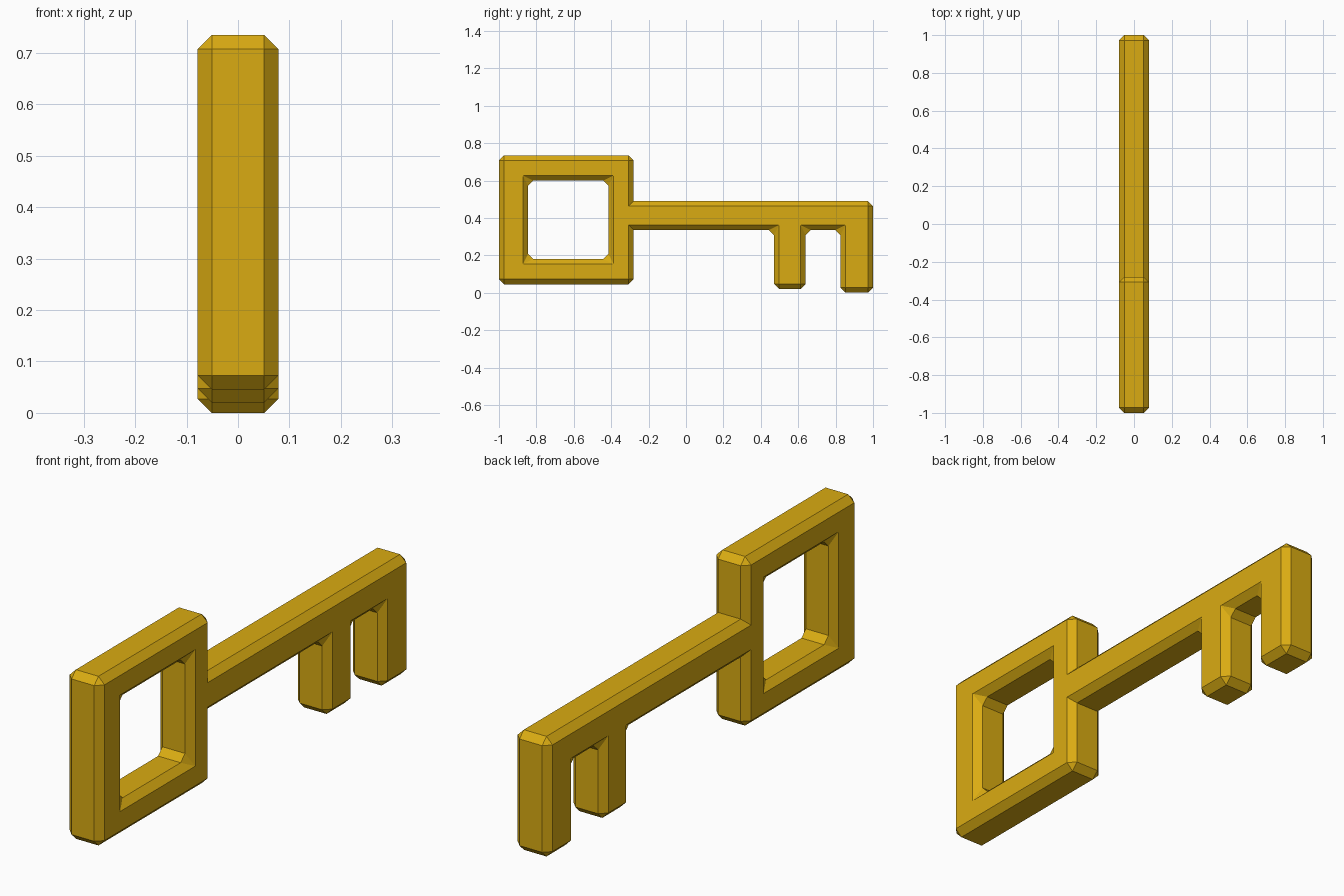
import bpy, bmesh

if "Cube" in bpy.data.objects:
    bpy.data.objects.remove(bpy.data.objects["Cube"])

HALF = 0.0785      # half thickness
CHAMFER = 0.0275

# outline in (y, z): bow corner, shaft and the two teeth
outline = [(-1.0, 0.735), (-0.28, 0.735), (-0.28, 0.49), (1.0, 0.49),
           (1.0, 0.0), (0.825, 0.0), (0.825, 0.335), (0.64, 0.335),
           (0.64, 0.02), (0.47, 0.02), (0.47, 0.335), (-0.28, 0.335),
           (-0.28, 0.045), (-1.0, 0.045)]
# window in the bow: top left, top right, bottom right, bottom left
window = [(-0.845, 0.60), (-0.415, 0.60), (-0.415, 0.18), (-0.845, 0.18)]

bm = bmesh.new()
o = [bm.verts.new((-HALF, y, z)) for y, z in outline]
w = [bm.verts.new((-HALF, y, z)) for y, z in window]

# flat side: three bow bars, then right bar with shaft and teeth in one face
sides = [bm.faces.new((o[0], o[1], w[1], w[0])),
         bm.faces.new((o[13], o[0], w[0], w[3])),
         bm.faces.new((w[2], o[12], o[13], w[3])),
         bm.faces.new([w[1]] + o[1:13] + [w[2]])]

# give it thickness
ext = bmesh.ops.extrude_face_region(bm, geom=sides, use_keep_orig=True)
for v in ext["geom"]:
    if isinstance(v, bmesh.types.BMVert):
        v.co.x = HALF
bmesh.ops.recalc_face_normals(bm, faces=bm.faces[:])


def is_junction(e):
    """Edges across the thickness where the shaft meets the bow stay sharp."""
    return all(abs(v.co.y + 0.28) < 1e-4 and 0.3 < v.co.z < 0.5 for v in e.verts) \
        and abs(e.verts[0].co.x - e.verts[1].co.x) > 0.01


# chamfer every real edge
edges = [e for e in bm.edges
         if e.calc_face_angle(0.0) > 0.1 and not is_junction(e)]
bmesh.ops.bevel(bm, geom=edges, offset=CHAMFER, offset_type='OFFSET',
                segments=1, profile=0.5, affect='EDGES',
                loop_slide=False, clamp_overlap=False)
bmesh.ops.recalc_face_normals(bm, faces=bm.faces[:])

mesh = bpy.data.meshes.new("key")
bm.to_mesh(mesh)
bm.free()
key = bpy.data.objects.new("key", mesh)
bpy.context.collection.objects.link(key)

gold = bpy.data.materials.new("gold")
gold.diffuse_color = (0.70, 0.41, 0.006, 1.0)
gold.use_nodes = True
gold.node_tree.nodes["Principled BSDF"].inputs["Base Color"].default_value = gold.diffuse_color
mesh.materials.append(gold)
